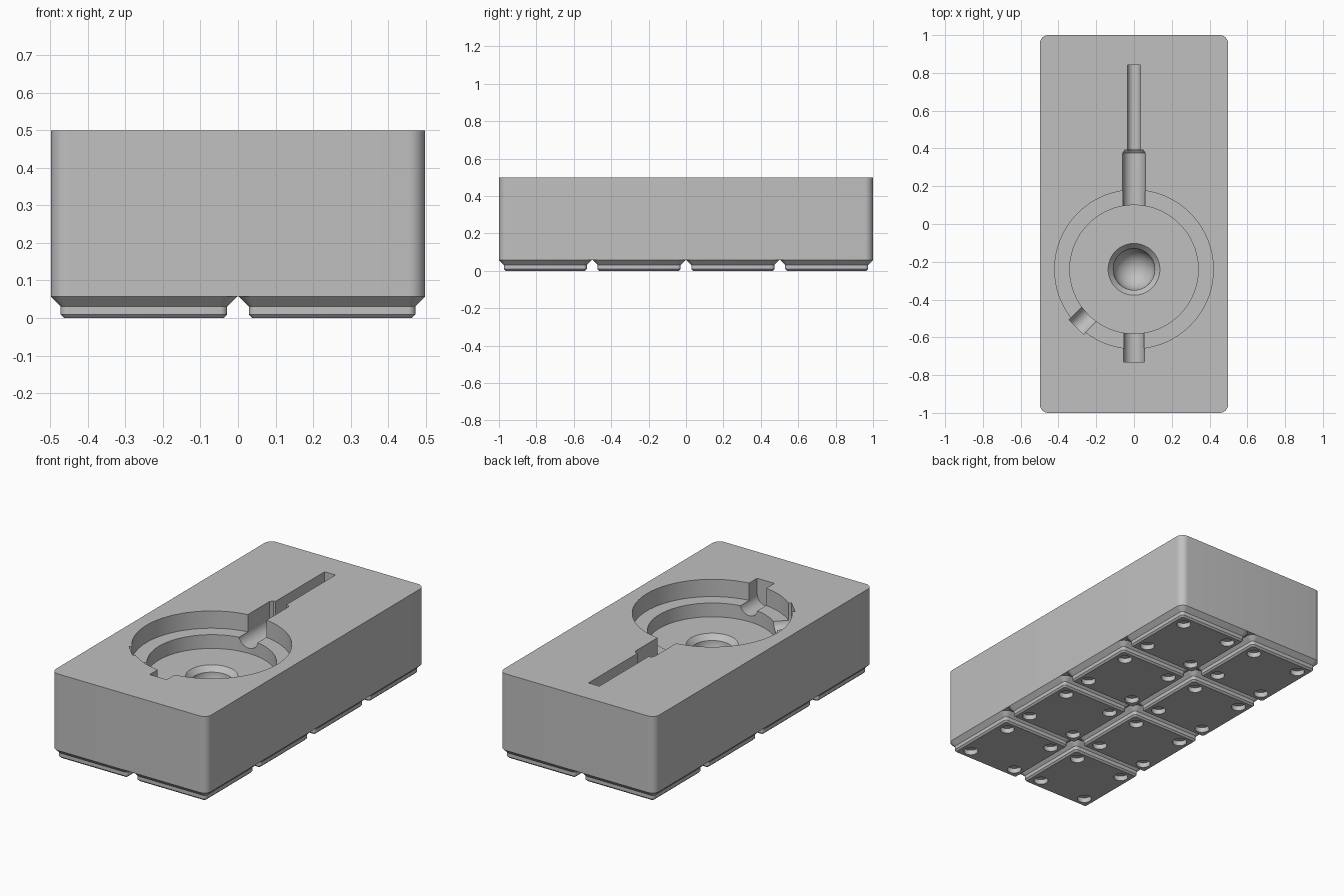
import bpy, bmesh
from math import sin, cos, pi, radians
from mathutils import Matrix, Vector

cube = bpy.data.objects.get("Cube")
if cube:
    bpy.data.objects.remove(cube, do_unlink=True)

MM = 2 / 167.5            # scale: one millimetre in model units
PITCH = 42 * MM           # spacing of the square feet
TOP = 0.5
FOOT_TOP = 4.75 * MM

grey = bpy.data.materials.new("plain_grey")
grey.use_nodes = True
grey.diffuse_color = (0.53, 0.53, 0.53, 1)
grey.node_tree.nodes["Principled BSDF"].inputs["Base Color"].default_value = grey.diffuse_color


def loft(name, rings, matrix=Matrix()):
    """Closed solid through a list of rings with equal point counts."""
    bm = bmesh.new()
    loops = [[bm.verts.new(matrix @ Vector(p)) for p in ring] for ring in rings]
    n = len(loops[0])
    for a, b in zip(loops, loops[1:]):
        for i in range(n):
            j = (i + 1) % n
            bm.faces.new((a[i], a[j], b[j], b[i]))
    bm.faces.new(loops[0][::-1])
    bm.faces.new(loops[-1])
    bmesh.ops.recalc_face_normals(bm, faces=bm.faces[:])
    mesh = bpy.data.meshes.new(name)
    bm.to_mesh(mesh)
    bm.free()
    mesh.materials.append(grey)
    obj = bpy.data.objects.new(name, mesh)
    bpy.context.collection.objects.link(obj)
    return obj


def rounded_rect(hx, hy, r, z, steps=8):
    points = []
    for k, (sx, sy) in enumerate(((1, 1), (-1, 1), (-1, -1), (1, -1))):
        for i in range(steps + 1):
            a = (k + i / steps) * pi / 2
            points.append((sx * (hx - r) + r * cos(a), sy * (hy - r) + r * sin(a), z))
    return points


def circle(r, z, n=96):
    return [(r * cos(2 * pi * i / n), r * sin(2 * pi * i / n), z) for i in range(n)]


def channel(name, stations, axis_z, matrix):
    """Round-bottomed open slot running along local y; stations are (distance, radius)."""
    rings = []
    for y, r in stations:
        ring = [(r, y, TOP + 0.1)]
        ring += [(r * cos(pi * i / 16), y, axis_z - r * sin(pi * i / 16)) for i in range(17)]
        ring += [(-r, y, TOP + 0.1)]
        rings.append(ring)
    return loft(name, rings, matrix)


def cut(obj, cutters):
    bpy.context.view_layer.objects.active = obj
    for cutter in cutters:
        cutter.hide_render = True
        mod = obj.modifiers.new("cut", 'BOOLEAN')
        mod.operation = 'DIFFERENCE'
        mod.solver = 'EXACT'
        mod.object = cutter
        bpy.ops.object.modifier_apply(modifier=mod.name)
        bpy.data.objects.remove(cutter, do_unlink=True)


def smooth(obj):
    bpy.ops.object.select_all(action='DESELECT')
    obj.select_set(True)
    bpy.context.view_layer.objects.active = obj
    bpy.ops.object.shade_smooth_by_angle(angle=radians(30))


# Main block with rounded vertical corners
hx, hy, corner = PITCH - 0.25 * MM, 2 * PITCH - 0.25 * MM, 3.75 * MM
body = loft("body", [rounded_rect(hx, hy, corner, z) for z in (FOOT_TOP, TOP)])

# Stepped round pocket with a chamfered, dished centre hole
centre = Matrix.Translation((0, -0.24, 0))
profile = [(0.42, TOP + 0.1), (0.42, 0.40), (0.34, 0.40), (0.34, 0.32), (0.137, 0.32)]
profile += [(0.11 * cos(a * pi / 26), 0.29 - 0.11 * sin(a * pi / 26)) for a in range(13)]
pocket = loft("pocket_cutter", [circle(r, z) for r, z in profile], centre)

# Cable channel to the back, finger slot to the front, short diagonal notch
cable = channel("cable_cutter", [(0.24, 0.06), (0.615, 0.06), (0.632, 0.048),
                                 (0.632, 0.035), (1.083, 0.035)], 0.41, centre)
front_slot = channel("front_slot_cutter", [(0.24, 0.055), (0.49, 0.055)], 0.41,
                     centre @ Matrix.Rotation(pi, 4, 'Z'))
notch = channel("notch_cutter", [(0.24, 0.055), (0.432, 0.055)], 0.41,
                centre @ Matrix.Rotation(radians(135), 4, 'Z'))
cut(body, [pocket, cable, front_slot, notch])
smooth(body)

# One stepped foot with four round magnet holes underneath
foot_steps = [(17.8, 0.8, 0), (18.6, 1.6, 0.8), (18.6, 1.6, 2.6), (20.75, 3.75, 4.75)]
foot = loft("foot", [rounded_rect(h * MM, h * MM, r * MM, z * MM) for h, r, z in foot_steps])
holes = []
for sx in (-1, 1):
    for sy in (-1, 1):
        place = Matrix.Translation((sx * 13 * MM, sy * 13 * MM, 0))
        holes.append(loft("magnet_hole_cutter",
                          [circle(3.25 * MM, z, 32) for z in (-0.02, 2.4 * MM)], place))
cut(foot, holes)
smooth(foot)

# Repeat the foot over the two by four grid
for ix in range(2):
    for iy in range(4):
        copy = foot if ix == iy == 0 else foot.copy()
        if copy is not foot:
            bpy.context.collection.objects.link(copy)
        copy.name = f"foot_{ix + 1}_{iy + 1}"
        copy.location = ((ix - 0.5) * PITCH, (iy - 1.5) * PITCH, 0)
